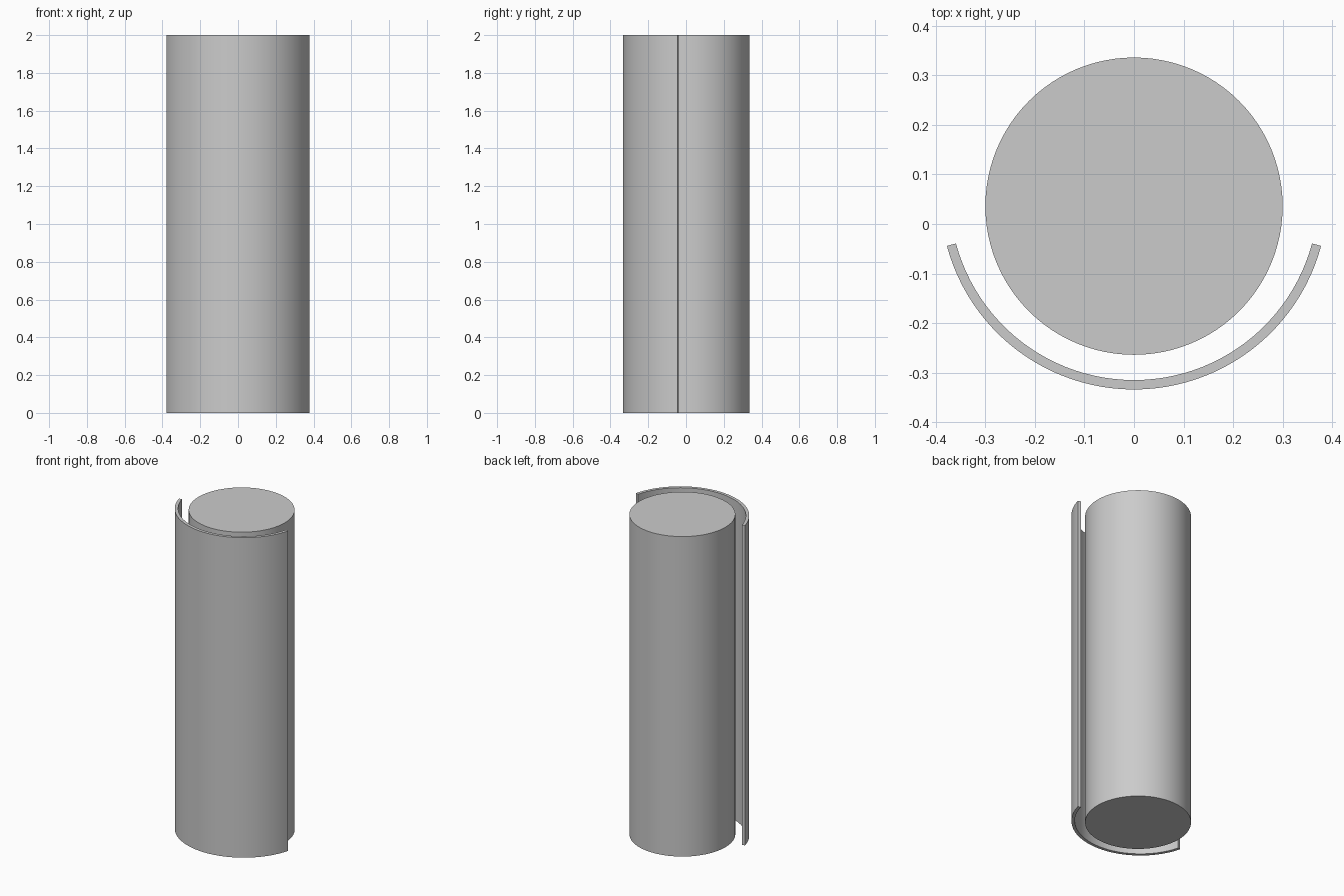
import bpy
import bmesh
from math import radians, cos, sin

cube = bpy.data.objects.get("Cube")
if cube:
    bpy.data.objects.remove(cube, do_unlink=True)

HEIGHT = 2.0

# Single grey material
grey = bpy.data.materials.new("light_grey")
grey.use_nodes = True
colour = (0.6, 0.6, 0.6, 1.0)
grey.diffuse_color = colour
grey.node_tree.nodes["Principled BSDF"].inputs["Base Color"].default_value = colour


def arc(radius, centre_y, start, end, steps):
    """Points along a circular arc, angles in degrees."""
    angles = [radians(start + (end - start) * i / steps) for i in range(steps + 1)]
    return [(radius * cos(a), centre_y + radius * sin(a), 0) for a in angles]


def extrude_outline(name, points):
    """Closed outline on the ground raised to the full height."""
    bm = bmesh.new()
    base = bm.faces.new([bm.verts.new(p) for p in points])
    raised = bmesh.ops.extrude_face_region(bm, geom=[base], use_keep_orig=True)
    top = [v for v in raised["geom"] if isinstance(v, bmesh.types.BMVert)]
    bmesh.ops.translate(bm, verts=top, vec=(0, 0, HEIGHT))
    bmesh.ops.recalc_face_normals(bm, faces=bm.faces)
    mesh = bpy.data.meshes.new(name)
    bm.to_mesh(mesh)
    bm.free()
    mesh.materials.append(grey)
    obj = bpy.data.objects.new(name, mesh)
    bpy.context.collection.objects.link(obj)
    bpy.ops.object.select_all(action="DESELECT")
    obj.select_set(True)
    bpy.context.view_layer.objects.active = obj
    bpy.ops.object.shade_smooth_by_angle(angle=radians(30))
    return obj


# Solid round core
extrude_outline("core_cylinder", arc(0.3, 0.036, 0, 360, 96)[:-1])

# Thin curved shell wrapped around the front
outer = arc(0.391, 0.057, 195, 345, 48)
inner = arc(0.372, 0.057, 345, 195, 48)
extrude_outline("front_shell", outer + inner)
